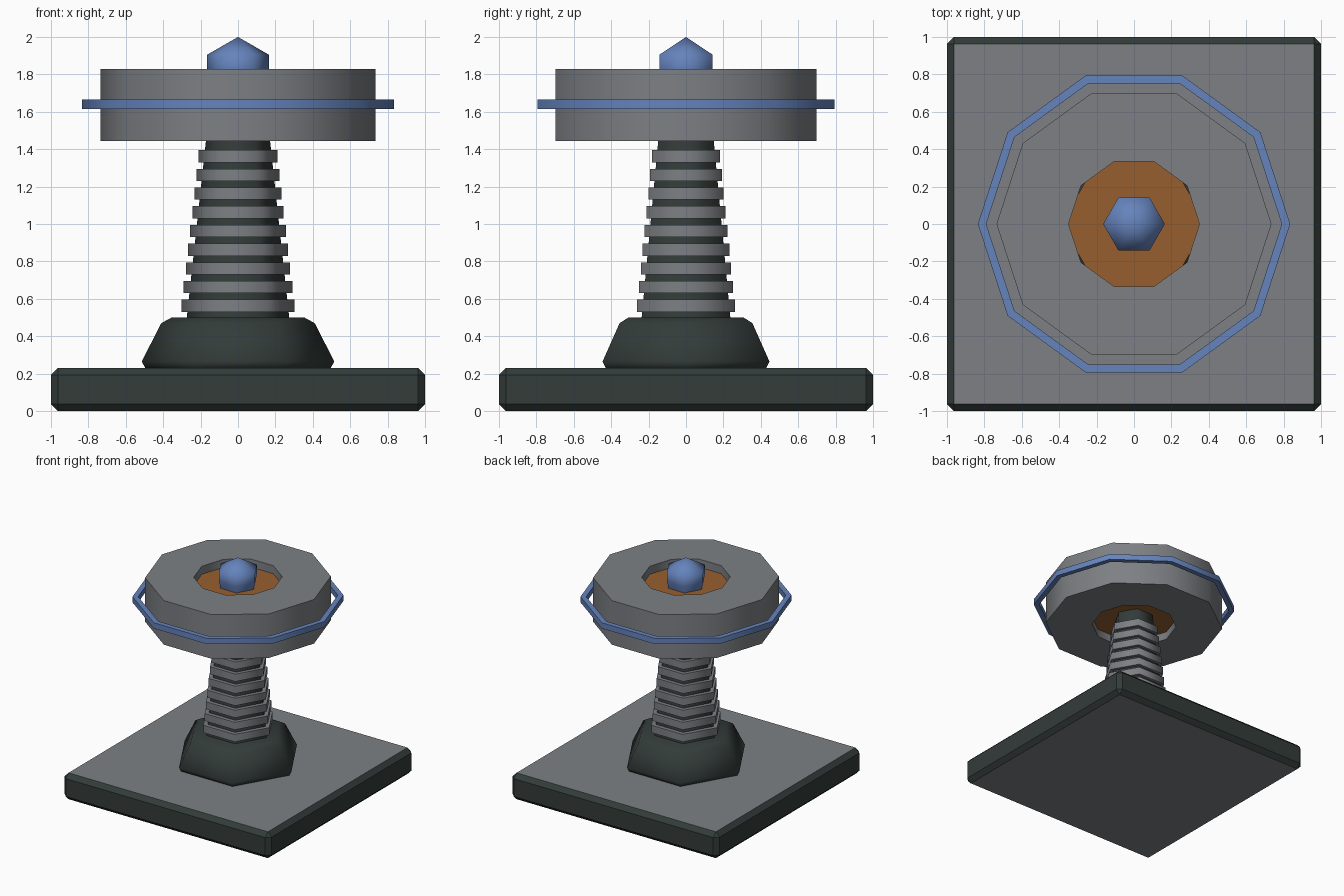
import bpy, bmesh, math

if "Cube" in bpy.data.objects:
    bpy.data.objects.remove(bpy.data.objects["Cube"])

def material(name, rgb):
    m = bpy.data.materials.new(name)
    m.diffuse_color = (*rgb, 1)
    m.use_nodes = True
    m.node_tree.nodes["Principled BSDF"].inputs["Base Color"].default_value = m.diffuse_color
    return m

GREY = material("mid grey", (0.205, 0.216, 0.231))
DARK = material("dark green grey", (0.033, 0.045, 0.042))
BLUE = material("blue", (0.13, 0.227, 0.50))
ORANGE = material("burnt orange", (0.305, 0.114, 0.028))

def finish(name, bm, mats, smooth=65):
    bmesh.ops.recalc_face_normals(bm, faces=bm.faces[:])
    me = bpy.data.meshes.new(name)
    bm.to_mesh(me)
    bm.free()
    for m in mats:
        me.materials.append(m)
    if smooth:
        me.shade_smooth()
        me.set_sharp_from_angle(angle=math.radians(smooth))
    ob = bpy.data.objects.new(name, me)
    bpy.context.collection.objects.link(ob)
    return ob

def lathe(name, profile, sides, mat, hollow=False):
    """Turn (radius, z) points; solid parts get end caps, hollow parts close the loop."""
    bm = bmesh.new()
    rings = []
    for r, z in profile:
        rings.append([bm.verts.new((r * math.cos(2 * math.pi * i / sides),
                                    r * math.sin(2 * math.pi * i / sides), z))
                      for i in range(sides)])
    pairs = list(zip(rings, rings[1:]))
    if hollow:
        pairs.append((rings[-1], rings[0]))
    else:
        bm.faces.new(rings[0])
        bm.faces.new(rings[-1])
    for a, b in pairs:
        for i in range(sides):
            j = (i + 1) % sides
            bm.faces.new((a[i], a[j], b[j], b[i]))
    bmesh.ops.remove_doubles(bm, verts=bm.verts[:], dist=1e-5)
    return finish(name, bm, [mat])

def tube(r_in, r_out, z0, z1):
    return [(r_in, z0), (r_out, z0), (r_out, z1), (r_in, z1)]

# chamfered square base, grey on its flat top and bottom
bm = bmesh.new()
bmesh.ops.create_cube(bm, size=1)
for v in bm.verts:
    v.co = (v.co.x * 2, v.co.y * 2, (v.co.z + 0.5) * 0.23)
bmesh.ops.bevel(bm, geom=bm.edges[:], offset=0.037, segments=1, affect='EDGES')
bm.normal_update()
for f in bm.faces:
    f.material_index = 1 if abs(f.normal.z) > 0.99 else 0
finish("base_plate", bm, [DARK, GREY], smooth=0)

# hexagonal foot with softened rims
lathe("foot", [(0.49, 0.22), (0.515, 0.265), (0.41, 0.47), (0.355, 0.50)], 6, DARK)

# tapered column core and its stacked collars
lathe("column_core", [(0.275, 0.49), (0.16, 1.55)], 6, DARK)
for i in range(9):
    r = 0.302 - 0.0115 * i
    z = 0.53 + 0.1 * i
    lathe(f"collar_{i + 1}", [(r, z), (r, z + 0.065)], 6, GREY)

# ten-sided head with a hole, orange plug and floating ring
lathe("head_disc", tube(0.35, 0.735, 1.445, 1.83), 10, GREY, hollow=True)
lathe("hub_plug", [(0.39, 1.515), (0.39, 1.76)], 6, ORANGE)
lathe("floating_ring", tube(0.79, 0.835, 1.615, 1.665), 10, BLUE, hollow=True)

# pointed gem on top
bm_tip = lathe("top_gem", [(0.148, 1.75), (0.165, 1.82), (0.165, 1.905), (0.000001, 2.0)], 6, BLUE)
